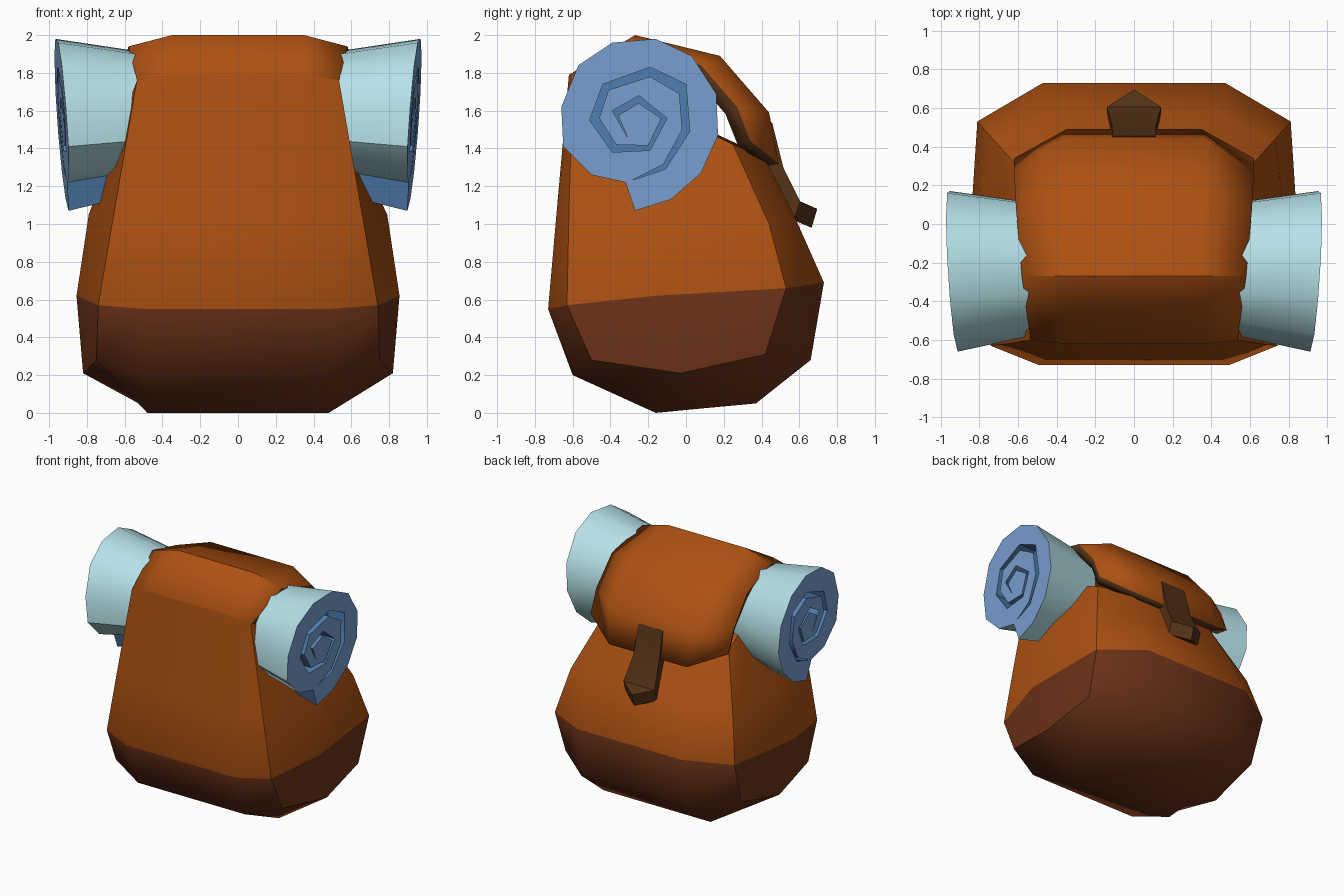
import bpy, bmesh, math
from mathutils import Vector

if "Cube" in bpy.data.objects:
    bpy.data.objects.remove(bpy.data.objects["Cube"])


def material(name, rgb):
    m = bpy.data.materials.new(name)
    m.diffuse_color = (*rgb, 1)
    m.use_nodes = True
    m.node_tree.nodes["Principled BSDF"].inputs["Base Color"].default_value = m.diffuse_color
    return m


CANVAS = material("orange canvas", (0.42, 0.083, 0.006))
BASE = material("dark brown base", (0.15, 0.032, 0.009))
LEATHER = material("strap leather", (0.085, 0.031, 0.008))
MAT_OUT = material("pale mat outside", (0.46, 0.75, 0.80))
MAT_END = material("blue mat end", (0.20, 0.36, 0.65))
MAT_IN = material("deep blue mat inside", (0.085, 0.22, 0.46))


def finish(name, bm, mats, angle=40, recalc=True):
    if recalc:
        bmesh.ops.recalc_face_normals(bm, faces=bm.faces)
    me = bpy.data.meshes.new(name)
    bm.to_mesh(me)
    bm.free()
    for m in mats:
        me.materials.append(m)
    ob = bpy.data.objects.new(name, me)
    bpy.context.collection.objects.link(ob)
    bpy.ops.object.select_all(action='DESELECT')
    ob.select_set(True)
    bpy.context.view_layer.objects.active = ob
    bpy.ops.object.shade_smooth_by_angle(angle=math.radians(angle))
    return ob


def mirror_ring(half):
    """Half ring on +x, completed on -x."""
    return list(half) + [(-x, y, z) for x, y, z in reversed(half)]


def loft(rings, closed=True, caps=True):
    bm = bmesh.new()
    rows = [[bm.verts.new(p) for p in r] for r in rings]
    n = len(rows[0])
    for a, b in zip(rows, rows[1:]):
        for i in range(n if closed else n - 1):
            j = (i + 1) % n
            bm.faces.new((a[i], a[j], b[j], b[i]))
    if caps:
        bm.faces.new(rows[0])
        bm.faces.new(rows[-1])
    bmesh.ops.remove_doubles(bm, verts=bm.verts, dist=0.0005)
    return bm


# Pack body: half rings of front, front corner, side, back corner, back
levels = [
    [(.48, -.16, .0), (.48, -.16, .0), (.48, .10, .025), (.48, .37, .05), (.48, .37, .05)],
    [(.48, -.60, .20), (.75, -.50, .28), (.82, -.03, .21), (.79, .42, .31), (.48, .66, .28)],
    [(.49, -.73, .55), (.74, -.63, .57), (.855, -.16, .62), (.81, .53, .66), (.47, .73, .69)],
    [(.434, -.686, 1.05), (.658, -.62, 1.05), (.79, -.05, 1.05), (.73, .44, 1.0), (.43, .57, 1.05)],
    [(.35, -.62, 1.79), (.535, -.60, 1.76), (.52, -.15, 1.62), (.56, .25, 1.42), (.36, .41, 1.36)],
]
bm = loft([mirror_ring(h) for h in levels])
for f in bm.faces:
    f.material_index = 1 if f.calc_center_median().z < 0.6 else 0
finish("pack_body", bm, [CANVAS, BASE])

# Lid flap: sheet folded over the top, with a leather edge
mid = [(.35, -.62, 1.79), (.35, -.27, 2.0), (.37, .18, 1.89), (.38, .44, 1.59), (.35, .49, 1.32)]
edge = [(.535, -.60, 1.76), (.58, -.27, 1.94), (.61, .08, 1.84), (.62, .27, 1.62), (.62, .34, 1.44)]
bm = loft([mirror_ring((e, m)) for e, m in zip(edge, mid)], closed=False, caps=False)
bmesh.ops.recalc_face_normals(bm, faces=bm.faces)
if sum(f.normal.z for f in bm.faces) < 0:
    bmesh.ops.reverse_faces(bm, faces=bm.faces)
flap = finish("lid_flap", bm, [CANVAS, LEATHER], recalc=False)
sol = flap.modifiers.new("thickness", 'SOLIDIFY')
sol.thickness = 0.08
sol.offset = -1
sol.material_offset_rim = 1

# Closing strap: thick strip with a pointed tip flicked outward
strap = [
    (.11, (.455, 1.54), (.38, 1.50)),
    (.115, (.515, 1.30), (.45, 1.25)),
    (.14, (.605, 1.12), (.57, 1.02)),
    (.0, (.695, 1.08), (.665, .98)),
]
bm = loft([[(w, *o), (-w, *o), (-w, *i), (w, *i)] for w, o, i in strap], caps=False)
bmesh.ops.holes_fill(bm, edges=bm.edges, sides=4)
finish("closing_strap", bm, [LEATHER], 25)

# Rolled mat: side outline (y, z) with loose tail, and the spiral gap
outline = [(-.27, 1.07), (-.08, 1.13), (.08, 1.27), (.17, 1.47), (.16, 1.69), (.03, 1.89),
           (-.16, 1.98), (-.39, 1.96), (-.57, 1.84), (-.66, 1.62), (-.65, 1.41),
           (-.50, 1.26), (-.32, 1.22)]
gap_out = [(-.29, 1.23), (-.11, 1.29), (.02, 1.49), (0, 1.74), (-.19, 1.83), (-.44, 1.74),
           (-.51, 1.55), (-.39, 1.38), (-.19, 1.39), (-.10, 1.56), (-.25, 1.68), (-.39, 1.60)]
gap_in = [(-.12, 1.315), (-.02, 1.5), (-.035, 1.69), (-.19, 1.78), (-.41, 1.71),
          (-.46, 1.56), (-.37, 1.42), (-.20, 1.415), (-.13, 1.56), (-.25, 1.64),
          (-.36, 1.575), (-.31, 1.46)]
gap = gap_out + gap_in[::-1]


def loop(bm, pts):
    vs = [bm.verts.new(p) for p in pts]
    es = [bm.edges.new((vs[i], vs[(i + 1) % len(vs)])) for i in range(len(vs))]
    return vs, es


def fill(bm, edges, index):
    res = bmesh.ops.triangle_fill(bm, edges=edges, use_beauty=True, normal=(1, 0, 0))
    for g in res["geom"]:
        if isinstance(g, bmesh.types.BMFace):
            g.material_index = index


def walls(bm, a, b, index):
    for i in range(len(a)):
        j = (i + 1) % len(a)
        bm.faces.new((a[i], a[j], b[j], b[i])).material_index = index


def end_x(y, z):
    return .935 + .06 * (y + .25) + .07 * (z - 1.6)


def mat_roll(name, side):
    bm = bmesh.new()
    outer, oe = loop(bm, [(side * end_x(y, z), y, z) for y, z in outline])
    rim, ge = loop(bm, [(side * end_x(y, z), y, z) for y, z in gap])
    floor, fe = loop(bm, [(side * (end_x(y, z) - .15), y, z) for y, z in gap])
    k = .80
    inner, _ = loop(bm, [(side * .46, -.23 + k * (y + .245), 1.6 + k * (z - 1.6))
                         for y, z in outline])
    fill(bm, oe + ge, 1)
    fill(bm, fe, 2)
    walls(bm, rim, floor, 2)
    walls(bm, outer, inner, 0)
    bm.faces.new(inner)
    # underside of the loose tail shows the inner colour
    for f in outer[-1].link_faces:
        if outer[0] in f.verts and inner[0] in f.verts:
            f.material_index = 2
    finish(name, bm, [MAT_OUT, MAT_END, MAT_IN])


mat_roll("mat_roll_right", 1)
mat_roll("mat_roll_left", -1)
